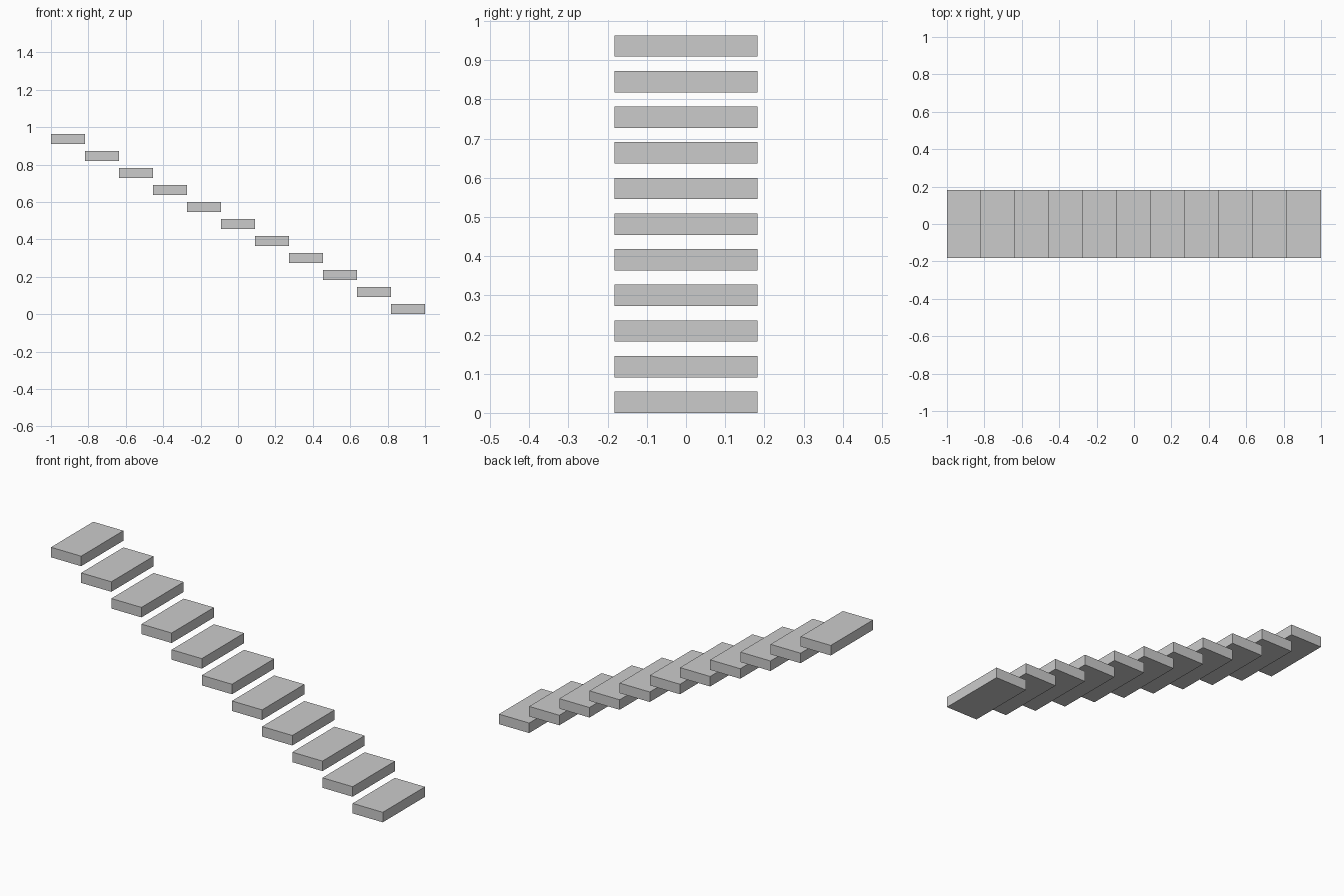
import bpy

if "Cube" in bpy.data.objects:
    bpy.data.objects.remove(bpy.data.objects["Cube"])

STEPS = 11
RUN = 2.0 / STEPS        # tread length along x
RISE = RUN / 2           # height gained per step
WIDTH = RUN * 2          # tread width along y
THICK = RUN * 0.3        # slab thickness


def add_tread(index):
    # one floating slab, lowest at +x and climbing toward -x
    x = 1.0 - RUN * (index + 0.5)
    z = RISE * index + THICK / 2
    bpy.ops.mesh.primitive_cube_add(size=1, location=(x, 0, z))
    tread = bpy.context.object
    tread.name = f"stair_tread_{index + 1:02d}"
    tread.scale = (RUN, WIDTH, THICK)
    bpy.ops.object.transform_apply(location=False, rotation=False, scale=True)


# straight flight of open treads
for i in range(STEPS):
    add_tread(i)
